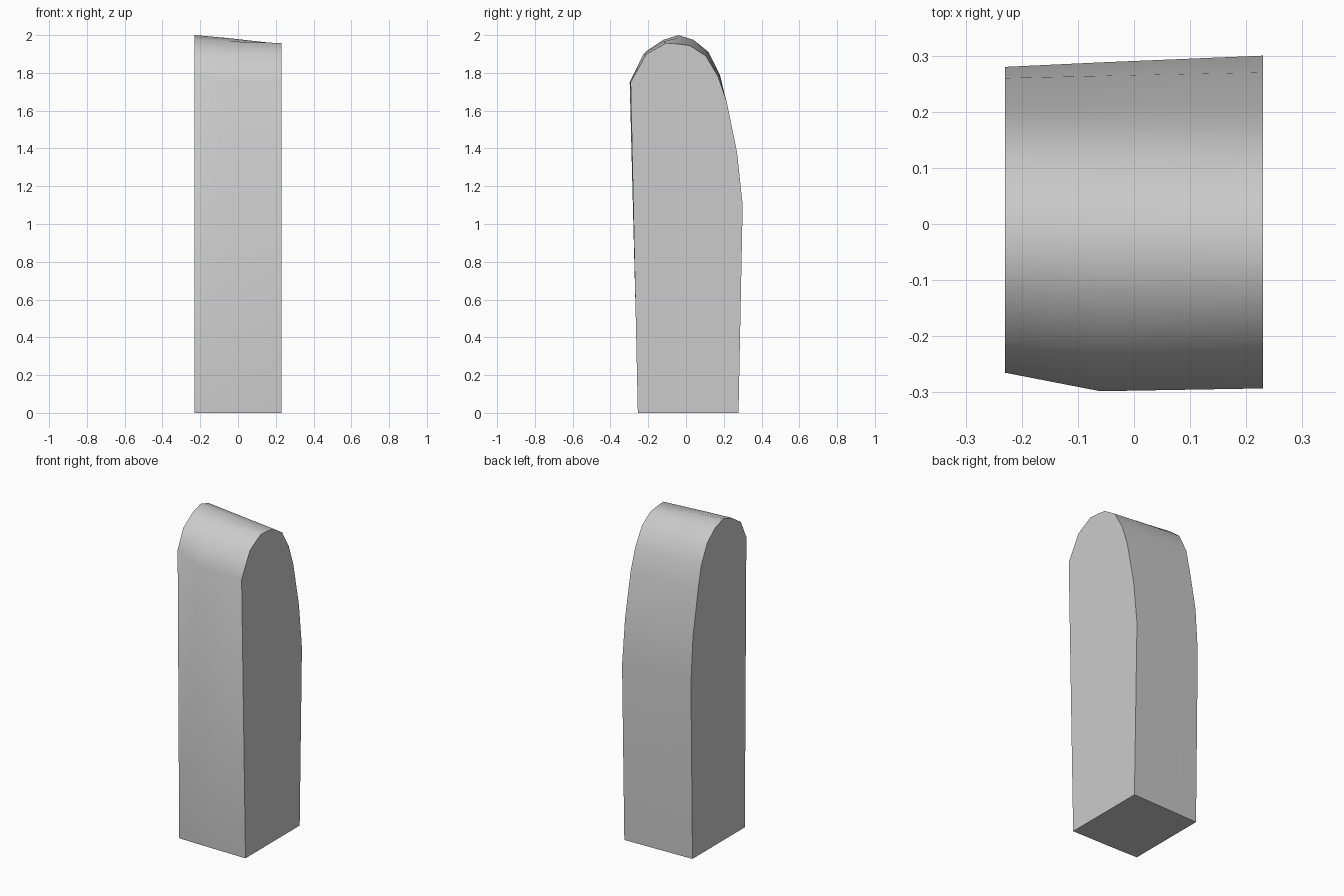
import bpy
import bmesh
import math

cube = bpy.data.objects.get("Cube")
if cube:
    bpy.data.objects.remove(cube, do_unlink=True)

# Cross-sections (y, z) from the front foot, over the rounded top, to the back foot
SECTIONS = [
    (-0.23, [(-.25, 0), (-.265, 1.8), (-.21, 1.915), (-.12, 1.975), (-.04, 2), (.04, 1.975),
             (.12, 1.91), (.18, 1.79), (.21, 1.65), (.26, 1.38), (.28, 1.1), (.265, 0)]),
    (-0.06, [(-.253, 0), (-.298, 1.75), (-.225, 1.9), (-.12, 1.967), (-.04, 1.985), (.03, 1.965),
             (.115, 1.905), (.175, 1.79), (.213, 1.65), (.264, 1.38), (.288, 1.1), (.27, 0)]),
    (0.23, [(-.255, 0), (-.293, 1.75), (-.21, 1.9), (-.105, 1.958), (-.04, 1.953), (.02, 1.945),
            (.105, 1.89), (.17, 1.78), (.215, 1.65), (.27, 1.38), (.3, 1.1), (.278, 0)]),
]

# Stone colour
stone = bpy.data.materials.new("pale_grey")
stone.use_nodes = True
colour = (0.6, 0.6, 0.6, 1)
stone.diffuse_color = colour
stone.node_tree.nodes["Principled BSDF"].inputs["Base Color"].default_value = colour

# Round-topped slab lofted through the sections
bm = bmesh.new()
rings = [[bm.verts.new((x, y, z)) for y, z in profile] for x, profile in SECTIONS]
for a, b in zip(rings, rings[1:]):
    for i in range(len(a)):
        j = (i + 1) % len(a)
        bm.faces.new((a[i], a[j], b[j], b[i]))
# Flat end faces
bm.faces.new(rings[0])
bm.faces.new(rings[-1])
bmesh.ops.recalc_face_normals(bm, faces=bm.faces)

mesh = bpy.data.meshes.new("rounded_slab")
bm.to_mesh(mesh)
bm.free()
mesh.materials.append(stone)
slab = bpy.data.objects.new("rounded_slab", mesh)
bpy.context.collection.objects.link(slab)

# Smooth skin with crisp ends and base
bpy.ops.object.select_all(action="DESELECT")
slab.select_set(True)
bpy.context.view_layer.objects.active = slab
bpy.ops.object.shade_smooth_by_angle(angle=math.radians(50))
